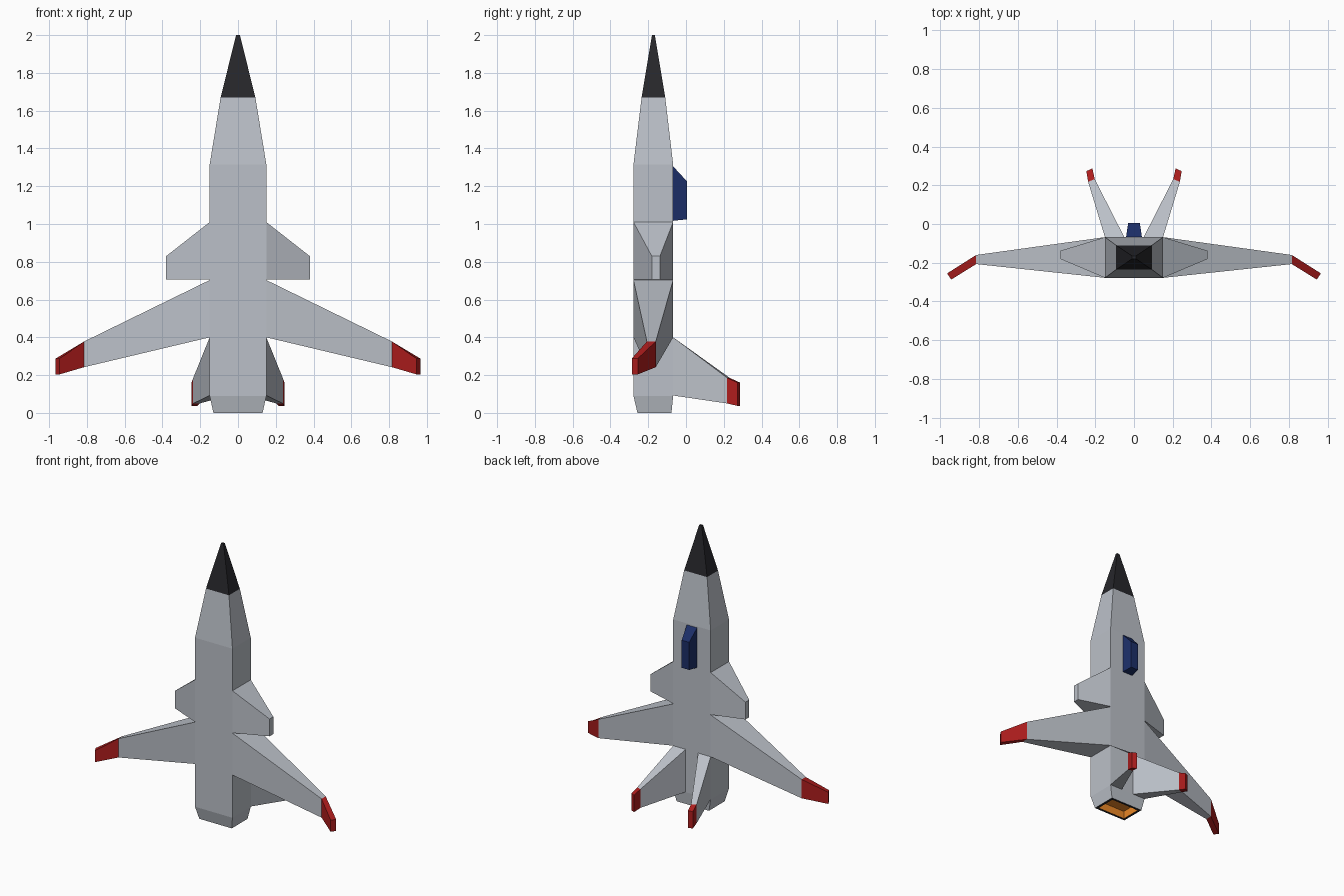
import bpy, bmesh

if "Cube" in bpy.data.objects:
    bpy.data.objects.remove(bpy.data.objects["Cube"])


def material(name, rgb):
    m = bpy.data.materials.new(name)
    m.diffuse_color = (*rgb, 1)
    m.use_nodes = True
    m.node_tree.nodes["Principled BSDF"].inputs["Base Color"].default_value = m.diffuse_color
    return m


GREY = material("grey", (0.50, 0.53, 0.58))
BLACK = material("black", (0.02, 0.02, 0.024))
RED = material("red", (0.42, 0.012, 0.012))
NAVY = material("navy", (0.012, 0.028, 0.14))
ORANGE = material("orange", (0.85, 0.25, 0.02))


def loft(name, sections, mats, end_mat, open_root=True, mirror=False):
    """Join four-sided sections; mats colours each span, end_mat the last cap."""
    used = list(dict.fromkeys(mats + [end_mat]))
    bm = bmesh.new()
    rings = [[bm.verts.new(p) for p in s] for s in sections]
    for a, b, m in zip(rings, rings[1:], mats):
        for i in range(4):
            j = (i + 1) % 4
            bm.faces.new((a[i], a[j], b[j], b[i])).material_index = used.index(m)
    root = bm.faces.new(rings[0])
    bm.faces.new(rings[-1]).material_index = used.index(end_mat)
    bmesh.ops.recalc_face_normals(bm, faces=bm.faces[:])
    if open_root:
        bmesh.ops.delete(bm, geom=[root], context='FACES_ONLY')
    me = bpy.data.meshes.new(name)
    bm.to_mesh(me)
    bm.free()
    for m in used:
        me.materials.append(m)
    ob = bpy.data.objects.new(name, me)
    bpy.context.collection.objects.link(ob)
    if mirror:
        ob.modifiers.new("mirror", 'MIRROR')
    return ob


def rect_z(z, hx, y0, y1):
    return [(-hx, y0, z), (hx, y0, z), (hx, y1, z), (-hx, y1, z)]


def rect_y(y, hx, z0, z1):
    return [(-hx, y, z0), (hx, y, z0), (hx, y, z1), (-hx, y, z1)]


def blade(p, q, z0, z1):
    """Section through two thickness points (x, y), spanning z0 to z1."""
    return [(*p, z0), (*q, z0), (*q, z1), (*p, z1)]


F, B = -0.278, -0.068   # fuselage front and back faces

# Fuselage with nozzle rim and recessed exhaust
loft("fuselage", [
    rect_z(1.67, 0.092, -0.235, -0.11),
    rect_z(1.315, 0.15, F, B),
    rect_z(0.09, 0.15, F, B),
    rect_z(0, 0.13, -0.257, -0.077),
    rect_z(0, 0.112, -0.24, -0.094),
    rect_z(0.05, 0.105, -0.233, -0.101),
], [GREY, GREY, GREY, BLACK, ORANGE], ORANGE)

# Nose cone
loft("nose_cone", [
    rect_z(1.67, 0.092, -0.235, -0.11),
    rect_z(2.0, 0.01, -0.18, -0.165),
], [BLACK], BLACK)

# Canopy on the back face
loft("canopy", [
    rect_y(B, 0.041, 1.017, 1.305),
    rect_y(0.006, 0.03, 1.025, 1.225),
], [NAVY], NAVY)

# Small upper wings
loft("canards", [
    blade((0.15, F), (0.15, B), 0.705, 1.01),
    blade((0.38, -0.181), (0.38, -0.138), 0.705, 0.83),
], [GREY], GREY, mirror=True)

# Main wings with drooped red tips
loft("main_wings", [
    blade((0.15, F), (0.15, B), 0.40, 0.703),
    blade((0.815, -0.207), (0.815, -0.16), 0.242, 0.378),
    blade((0.944, -0.287), (0.965, -0.255), 0.204, 0.288),
], [GREY, RED], RED, mirror=True)

# Splayed tail fins with red tips
loft("tail_fins", [
    blade((0.05, B), (0.15, B), 0.092, 0.40),
    blade((0.203, 0.232), (0.237, 0.218), 0.05, 0.185),
    blade((0.215, 0.287), (0.246, 0.273), 0.037, 0.16),
], [GREY, RED], RED, mirror=True)
